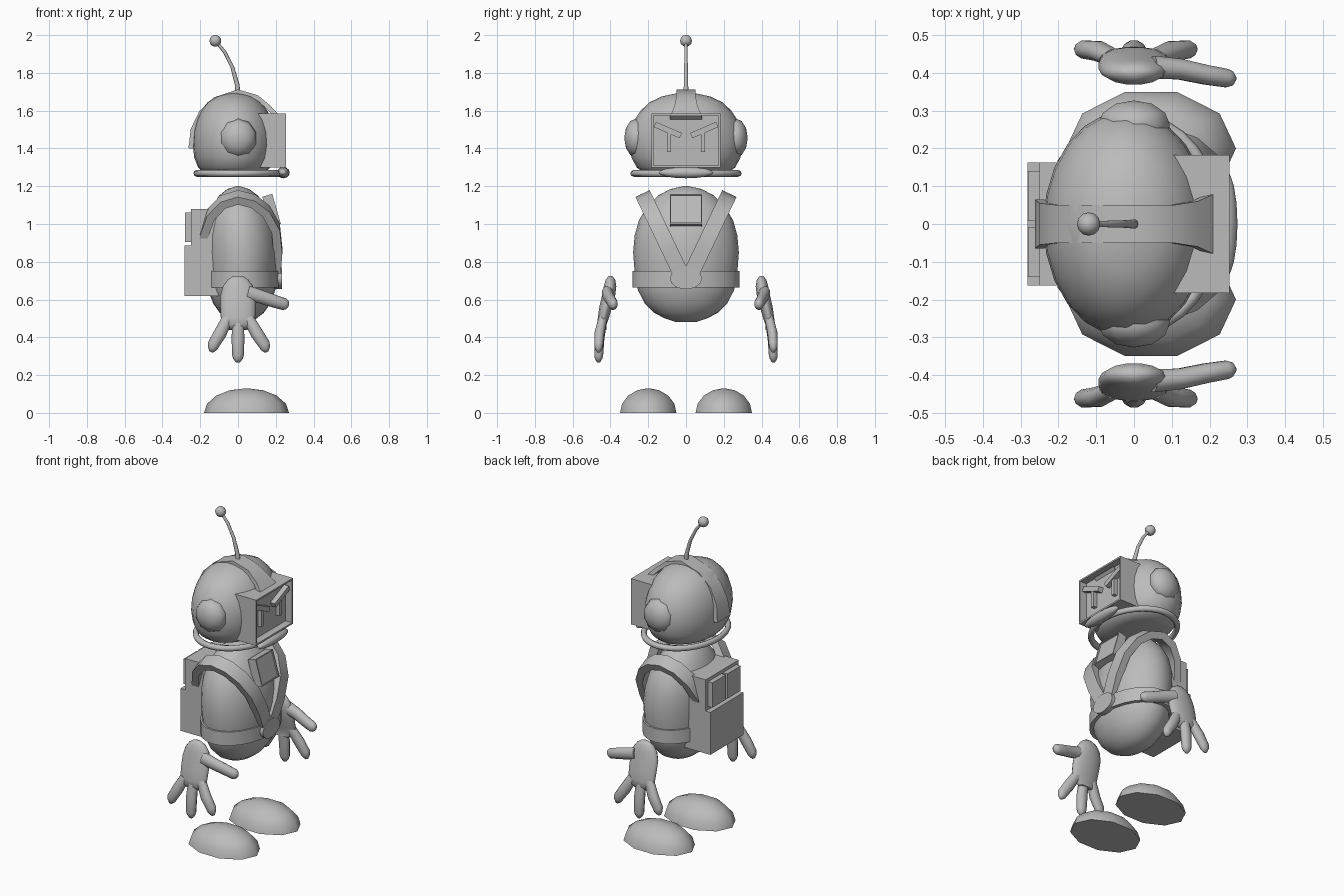
import bpy, bmesh, math
from mathutils import Vector, Matrix

cube = bpy.data.objects.get("Cube")
if cube:
    bpy.data.objects.remove(cube, do_unlink=True)

grey = bpy.data.materials.new("plain_grey")
grey.use_nodes = True
COLOUR = (0.5, 0.5, 0.5, 1)
grey.diffuse_color = COLOUR
grey.node_tree.nodes["Principled BSDF"].inputs["Base Color"].default_value = COLOUR


def finish(name, bm, angle=40):
    bmesh.ops.recalc_face_normals(bm, faces=bm.faces)
    mesh = bpy.data.meshes.new(name)
    bm.to_mesh(mesh)
    bm.free()
    for p in mesh.polygons:
        p.use_smooth = True
    mesh.set_sharp_from_angle(angle=math.radians(angle))
    mesh.materials.append(grey)
    obj = bpy.data.objects.new(name, mesh)
    bpy.context.collection.objects.link(obj)
    return obj


def loft(name, sections, segs=20, phase=0.0, angle=40):
    """Skin a row of (centre, u axis, v axis) elliptical sections."""
    bm = bmesh.new()
    rows = []
    for c, u, v in sections:
        turns = [phase + math.tau * i / segs for i in range(segs)]
        rows.append([bm.verts.new(c + u * math.cos(a) + v * math.sin(a)) for a in turns])
    for a, b in zip(rows, rows[1:]):
        for i in range(segs):
            j = (i + 1) % segs
            bm.faces.new((a[i], a[j], b[j], b[i]))
    bm.faces.new(rows[0])
    bm.faces.new(rows[-1])
    return finish(name, bm, angle)


def stack(name, rings, segs=20, angle=40):
    """Rings of (x, y, z, radius x, radius y) stacked upwards."""
    return loft(name, [(Vector((x, y, z)), Vector((rx, 0, 0)), Vector((0, ry, 0)))
                       for x, y, z, rx, ry in rings], segs, 0, angle)


def tangents(pts):
    last = len(pts) - 1
    return [(pts[min(i + 1, last)] - pts[max(i - 1, 0)]).normalized() for i in range(last + 1)]


def tube(name, pts, radii, flat=1.0, segs=10):
    """Round tube through points, flattened along y."""
    pts = [Vector(p) for p in pts]
    secs = []
    for p, t, r in zip(pts, tangents(pts), radii):
        u = t.cross(Vector((0, 1, 0))).normalized()
        secs.append((p, u * r, u.cross(t) * r * flat))
    return loft(name, secs, segs, angle=80)


def ribbon(name, pts, widths, width_dir, thick):
    """Flat band through points, with half widths along width_dir."""
    k = math.sqrt(2)
    secs = []
    for p, t, w in zip(pts, tangents(pts), widths):
        secs.append((p, width_dir * w * k, t.cross(width_dir).normalized() * thick * k / 2))
    return loft(name, secs, 4, math.pi / 4)


def box(name, lo, hi, inset=0, depth=0, tilt=0):
    """Box, optionally with a sunken panel on its +x face."""
    lo, hi = Vector(lo), Vector(hi)
    bm = bmesh.new()
    bmesh.ops.create_cube(bm, size=1, matrix=Matrix.Diagonal((*(hi - lo), 1)))
    if inset:
        front = max(bm.faces, key=lambda f: f.calc_center_median().x)
        bmesh.ops.inset_region(bm, faces=[front], thickness=inset)
        rim = bmesh.ops.extrude_discrete_faces(bm, faces=[front])["faces"][0]
        bmesh.ops.translate(bm, verts=rim.verts, vec=(-depth, 0, 0))
    bmesh.ops.transform(bm, matrix=Matrix.Translation((lo + hi) / 2) @ Matrix.Rotation(tilt, 4, 'Y'),
                        verts=bm.verts)
    return finish(name, bm)


def ball(name, centre, radii, segs=12, rings=8, axis=None):
    bm = bmesh.new()
    m = Matrix.Translation(centre) @ Matrix.Diagonal((*radii, 1))
    if axis:
        m = m @ Matrix.Rotation(math.pi / 2, 4, axis)
    bmesh.ops.create_uvsphere(bm, u_segments=segs, v_segments=rings, radius=1, matrix=m)
    return finish(name, bm, 80)


# Head: domed above, flattened below
head = [(1.262, .55), (1.275, .76), (1.3, .87), (1.35, .96), (1.42, 1), (1.49, .98), (1.55, .91),
        (1.6, .8), (1.645, .64), (1.675, .43), (1.69, .2), (1.695, .03)]
stack("head", [(-.02, 0, z, .22 * f, .3 * f) for z, f in head], 24, 60)

# Crest band over the head
crest = [(-.25, 1.4), (-.238, 1.5), (-.195, 1.59), (-.12, 1.66), (0, 1.7), (.1, 1.67), (.16, 1.62), (.215, 1.56)]
ribbon("head_crest", [Vector((x, 0, z)) for x, z in crest],
       [.065, .055, .05, .05, .05, .05, .06, .085], Vector((0, 1, 0)), .025)

# Antenna
stalk = [(0, 0, 1.69), (-.005, 0, 1.74), (-.03, 0, 1.83), (-.07, 0, 1.91), (-.12, 0, 1.97)]
tube("antenna_stalk", stalk, [.014, .012, .01, .009, .008])
ball("antenna_ball", (-.12, 0, 1.97), (.031, .031, .031))

# Visor with a sunken screen
box("visor", (.08, -.182, 1.3), (.253, .182, 1.585), .014, .045)

# Collar ring and mouthpiece
bpy.ops.mesh.primitive_torus_add(major_radius=.25, minor_radius=.018, major_segments=32,
                                 minor_segments=8, location=(0, 0, 1.268))
collar = bpy.context.object
collar.name = "collar_ring"
collar.scale = (.88, 1.1, 1)
collar.data.materials.append(grey)
bpy.ops.object.shade_smooth()
ball("mouthpiece", (.24, 0, 1.272), (.034, .145, .03), axis='X')

# Torso
torso = [(.482, .2), (.5, .4), (.53, .6), (.58, .78), (.65, .91), (.74, .97), (.85, 1), (.94, .97),
         (1.02, .89), (1.09, .74), (1.15, .53), (1.185, .3), (1.2, .05)]
stack("torso", [(.02 - .02 * max(0, z - .85) / .35, 0, z, .195 * f, .28 * f) for z, f in torso], 24, 60)

# Belt and buckle
stack("belt", [(.02, 0, z, .2, .283) for z in (.665, .75)], 24)
loft("belt_buckle", [(Vector((x, 0, .712)), Vector((0, .085, 0)), Vector((0, 0, .058)))
                     for x in (.19, .232)], 14)

# Chest panel
box("chest_panel", (.15, -.086, .99), (.205, .086, 1.155), .009, .008, -math.radians(16))

# Backpack with pockets
box("backpack", (-.25, -.163, .62), (-.1, .163, 1.08))
box("backpack_lower_pocket", (-.282, -.163, .62), (-.24, .163, .885))

strap = [(.2, .03), (.212, .2), (.2, .33), (.15, .43), (.08, .49), (0, .512),
         (-.08, .485), (-.145, .41), (-.18, .3), (-.185, .15)]
fingers = {"back": (-.055, -.095, -.135, .34), "middle": (0, 0, 0, .285), "front": (.055, .1, .145, .34)}

# Paired parts
for side, s in (("left", 1), ("right", -1)):
    y_in, y_out = sorted((.008 * s, .14 * s))
    box(side + "_backpack_pocket", (-.28, y_in, .905), (-.24, y_out, 1.06))

    # Eye and angry brow
    box(side + "_eye", (.2, .09 * s - .011, 1.38), (.232, .09 * s + .011, 1.5))
    ribbon(side + "_brow", [Vector((.222, .165 * s, 1.527)), Vector((.222, .028 * s, 1.468))],
           [.015, .015], Vector((0, -.4 * s, .92)), .035)

    # Ear cap
    ball(side + "_ear_cap", (0, .262 * s, 1.455), (.1, .065, .104), 10, 6, 'X')

    # Shoulder strap lying in a tilted plane
    ribbon(side + "_shoulder_strap", [Vector((x, .43 * t * s, .68 + .9 * t)) for x, t in strap],
           [.042] * len(strap), Vector((0, .9 * s, -.43)), .045)

    # Hand
    palm = [(.435, .44, .05, .015), (.445, .465, .082, .024), (.438, .5, .091, .03), (.425, .56, .094, .035),
            (.41, .62, .094, .036), (.402, .67, .08, .034), (.4, .705, .055, .026), (.4, .725, .025, .01)]
    stack(side + "_palm", [(0, y * s, z, rx, ry) for y, z, rx, ry in palm], 14, 80)
    for label, (x0, x1, x2, z) in fingers.items():
        path = [(x0, .44 * s, .5), (x1, .458 * s, (z + .5) / 2), (x2 * .97, .462 * s, z + .02),
                (x2, .463 * s, z), (x2 * 1.05, .463 * s, z - .018)]
        tube(f"{side}_{label}_finger", path, [.03, .034, .031, .025, .01], .8)
    tube(side + "_thumb", [(.05, .415 * s, .635), (.12, .41 * s, .615), (.19, .395 * s, .592),
                           (.245, .386 * s, .575), (.26, .385 * s, .57), (.268, .385 * s, .567)],
         [.04, .036, .034, .032, .024, .009], .8)

    # Foot: low-sided half dome with a flat sole
    dome = [math.radians(a) for a in (0, 22, 45, 67, 88)]
    stack(side + "_foot", [(.045, .2 * s, .13 * math.sin(a), .225 * math.cos(a), .157 * math.cos(a))
                           for a in dome], 10, 60)
